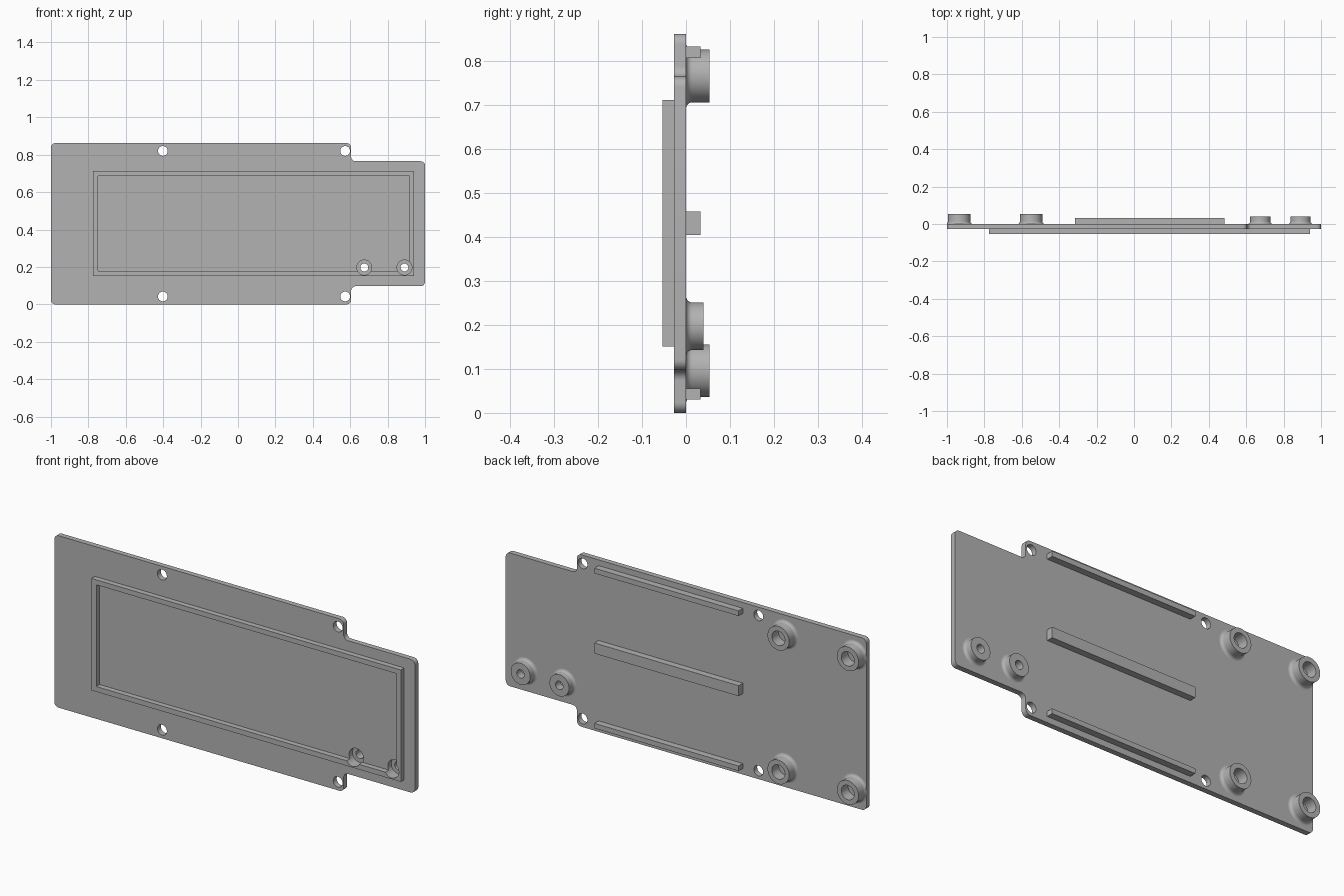
import bpy, bmesh, math
from mathutils import Vector

if "Cube" in bpy.data.objects:
    bpy.data.objects.remove(bpy.data.objects["Cube"], do_unlink=True)

grey = bpy.data.materials.new("plain grey")
grey.use_nodes = True
colour = (0.45, 0.45, 0.45, 1)
grey.diffuse_color = colour
grey.node_tree.nodes["Principled BSDF"].inputs["Base Color"].default_value = colour


def finish(name, bm):
    bmesh.ops.recalc_face_normals(bm, faces=bm.faces)
    mesh = bpy.data.meshes.new(name)
    bm.to_mesh(mesh)
    bm.free()
    mesh.materials.append(grey)
    obj = bpy.data.objects.new(name, mesh)
    bpy.context.collection.objects.link(obj)
    return obj


def prism(name, outline, y0, y1):
    """Extrude an (x, z) outline along y."""
    bm = bmesh.new()
    face = bm.faces.new([bm.verts.new((x, y0, z)) for x, z in outline])
    new = bmesh.ops.extrude_face_region(bm, geom=[face])["geom"]
    bmesh.ops.translate(bm, vec=(0, y1 - y0, 0),
                        verts=[v for v in new if isinstance(v, bmesh.types.BMVert)])
    return finish(name, bm)


def rect(x0, x1, z0, z1):
    return [(x0, z0), (x1, z0), (x1, z1), (x0, z1)]


def circle(x, z, r, n=40):
    return [(x + r * math.cos(2 * math.pi * i / n), z + r * math.sin(2 * math.pi * i / n))
            for i in range(n)]


def rounded(corners, r, steps=8):
    """Round every right-angled corner of an outline."""
    points = []
    for i, c in enumerate(corners):
        p = Vector(c)
        a = (Vector(corners[i - 1]) - p).normalized() * r
        b = (Vector(corners[(i + 1) % len(corners)]) - p).normalized() * r
        for k in range(steps + 1):
            t = k / steps * math.pi / 2
            points.append(tuple(p + a * (1 - math.sin(t)) + b * (1 - math.cos(t))))
    return points


def select_only(obj):
    bpy.ops.object.select_all(action='DESELECT')
    obj.select_set(True)
    bpy.context.view_layer.objects.active = obj


def cut(obj, outline):
    cutter = prism("cutter", outline, -0.2, 0.2)
    mod = obj.modifiers.new("cut", 'BOOLEAN')
    mod.operation, mod.solver, mod.object = 'DIFFERENCE', 'EXACT', cutter
    select_only(obj)
    bpy.ops.object.modifier_apply(modifier=mod.name)
    bpy.data.objects.remove(cutter, do_unlink=True)


def smooth(obj):
    select_only(obj)
    bpy.ops.object.shade_smooth_by_angle(angle=math.radians(30))


def boss(name, x, z, radius, hole, height, fillet=0.014, n=48):
    """Tubular boss on the back, with a fillet at its foot."""
    profile = [(hole, height), (hole, 0)]
    for k in range(7):
        t = k / 6 * math.pi / 2
        profile.append((radius + fillet * (1 - math.sin(t)), fillet * (1 - math.cos(t))))
    profile.append((radius, height))
    bm = bmesh.new()
    rings = [[bm.verts.new((max(x + r * math.cos(2 * math.pi * i / n), -1), y,
                            z + r * math.sin(2 * math.pi * i / n))) for i in range(n)]
             for r, y in profile]
    for j, ring in enumerate(rings):
        nxt = rings[(j + 1) % len(rings)]
        for i in range(n):
            k = (i + 1) % n
            bm.faces.new((ring[i], ring[k], nxt[k], nxt[i]))
    smooth(finish(name, bm))


THICK = 0.027
SMALL_X, SMALL_Z = (0.675, 0.89), 0.197

# Stepped plate with rounded corners
plate = prism("plate", rounded([(-1, 0), (0.605, 0), (0.605, 0.097), (1, 0.097),
                                (1, 0.765), (0.605, 0.765), (0.605, 0.862), (-1, 0.862)],
                               0.024), -THICK, 0)
for x in (-0.402, 0.573):
    for z in (0.042, 0.82):
        cut(plate, circle(x, z, 0.026))

# Raised rectangular frame on the front
frame = prism("front_frame", rect(-0.775, 0.941, 0.151, 0.712), -2 * THICK, -THICK)
cut(frame, rect(-0.748, 0.917, 0.177, 0.687))

# Counterbores pass through both frame and plate
for x in SMALL_X:
    for part in (plate, frame):
        cut(part, circle(x, SMALL_Z, 0.04))
smooth(plate)
smooth(frame)

# Ribs on the back
for name, z0, z1 in (("lower_rib", 0.03, 0.055), ("middle_rib", 0.405, 0.458),
                     ("upper_rib", 0.807, 0.833)):
    prism(name, rect(-0.315, 0.485, z0, z1), 0, 0.033)

# Large blind bosses and small through bosses
for side, x in (("outer", -0.935), ("inner", -0.55)):
    for level, z in (("lower", 0.096), ("upper", 0.766)):
        boss(f"{level}_{side}_boss", x, z, 0.06, 0.036, 0.054)
for side, x in zip(("inner", "outer"), SMALL_X):
    boss(f"small_{side}_boss", x, SMALL_Z, 0.054, 0.021, 0.04)
